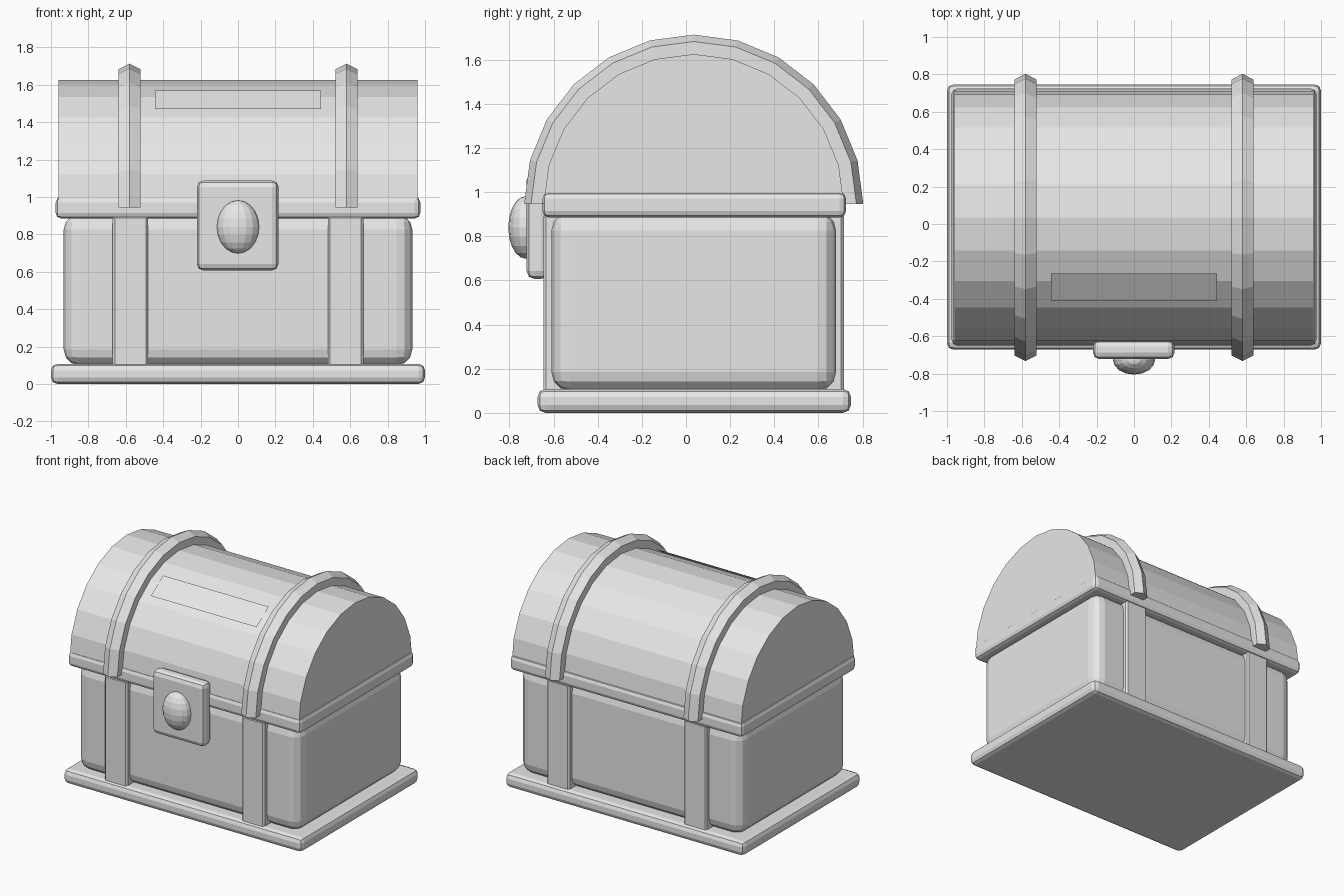
import bpy, bmesh, math
from mathutils import Matrix

if "Cube" in bpy.data.objects:
    bpy.data.objects.remove(bpy.data.objects["Cube"])

grey = bpy.data.materials.new("plain grey")
grey.diffuse_color = (0.8, 0.8, 0.8, 1)
grey.use_nodes = True
grey.node_tree.nodes["Principled BSDF"].inputs["Base Color"].default_value = grey.diffuse_color
CY, CZ = 0.035, 0.945          # axis of the lid arch


def finish(bm, name):
    bmesh.ops.recalc_face_normals(bm, faces=bm.faces[:])
    me = bpy.data.meshes.new(name)
    bm.to_mesh(me)
    bm.free()
    me.materials.append(grey)
    ob = bpy.data.objects.new(name, me)
    bpy.context.collection.objects.link(ob)
    return ob


def box(name, x, y, z, bevel, segments=2):
    """Bevelled box from its three ranges."""
    bm = bmesh.new()
    bmesh.ops.create_cube(bm, size=1)
    for v in bm.verts:
        v.co = [(r[0] + r[1]) / 2 + c * (r[1] - r[0]) for r, c in zip((x, y, z), v.co)]
    bmesh.ops.bevel(bm, geom=bm.edges[:], offset=bevel, segments=segments,
                    profile=0.5, affect='EDGES', clamp_overlap=True)
    return finish(bm, name)


def arch(name, section):
    """Sweep a closed (x, radius) section over a half circle in 12 flat steps."""
    bm = bmesh.new()
    rings = []
    for i in range(13):
        a = math.pi * i / 12
        rings.append([bm.verts.new((x, CY - r * math.cos(a), CZ + r * math.sin(a)))
                      for x, r in section])
    n = len(section)
    for p, q in zip(rings, rings[1:]):
        for j in range(n):
            k = (j + 1) % n
            bm.faces.new((p[j], p[k], q[k], q[j]))
    bm.faces.new(rings[0])
    bm.faces.new(rings[-1])
    return finish(bm, name)


# chest base, body and lid rim
box("base", (-1, 1), (-0.672, 0.747), (0, 0.108), 0.035)
box("body", (-0.932, 0.932), (-0.61, 0.68), (0.1, 0.91), 0.085, 3)
box("lid_rim", (-0.975, 0.975), (-0.65, 0.725), (0.885, 1.0), 0.03)

# half-round lid
bm = bmesh.new()
ends = [[bm.verts.new((x, CY - 0.68 * math.cos(math.pi * i / 12),
                       CZ + 0.68 * math.sin(math.pi * i / 12))) for i in range(13)]
        for x in (-0.96, 0.96)]
for i in range(13):
    k = (i + 1) % 13
    bm.faces.new((ends[0][i], ends[0][k], ends[1][k], ends[1][i]))
for e in ends:
    bm.faces.new(e)
finish(bm, "lid")

# straps round the body and ridged straps over the lid
for side, s in (("left", -1), ("right", 1)):
    c = 0.575 * s
    box(side + "_body_strap", (c - 0.095, c + 0.095), (-0.645, 0.715), (0.09, 0.9), 0.012, 1)
    c = 0.58 * s
    arch(side + "_lid_strap", [(c - 0.06, 0.66), (c - 0.06, 0.737), (c, 0.768),
                               (c + 0.06, 0.737), (c + 0.06, 0.66)])

# lock plate and oval knob
box("lock_plate", (-0.22, 0.217), (-0.722, -0.62), (0.607, 1.088), 0.035)
bm = bmesh.new()
bmesh.ops.create_uvsphere(bm, u_segments=16, v_segments=10, radius=1,
                          matrix=Matrix.Translation((0, -0.725, 0.84))
                          @ Matrix.Diagonal((0.113, 0.08, 0.142, 1)))
finish(bm, "lock_knob")

# thin plate on the front slope of the lid
bm = bmesh.new()
bm.faces.new([bm.verts.new(p) for p in ((-0.443, -0.41, 1.47), (0.443, -0.41, 1.47),
                                        (0.443, -0.265, 1.57), (-0.443, -0.265, 1.57))])
ob = finish(bm, "lid_plate")
if ob.data.polygons[0].normal.z < 0:
    ob.data.flip_normals()
